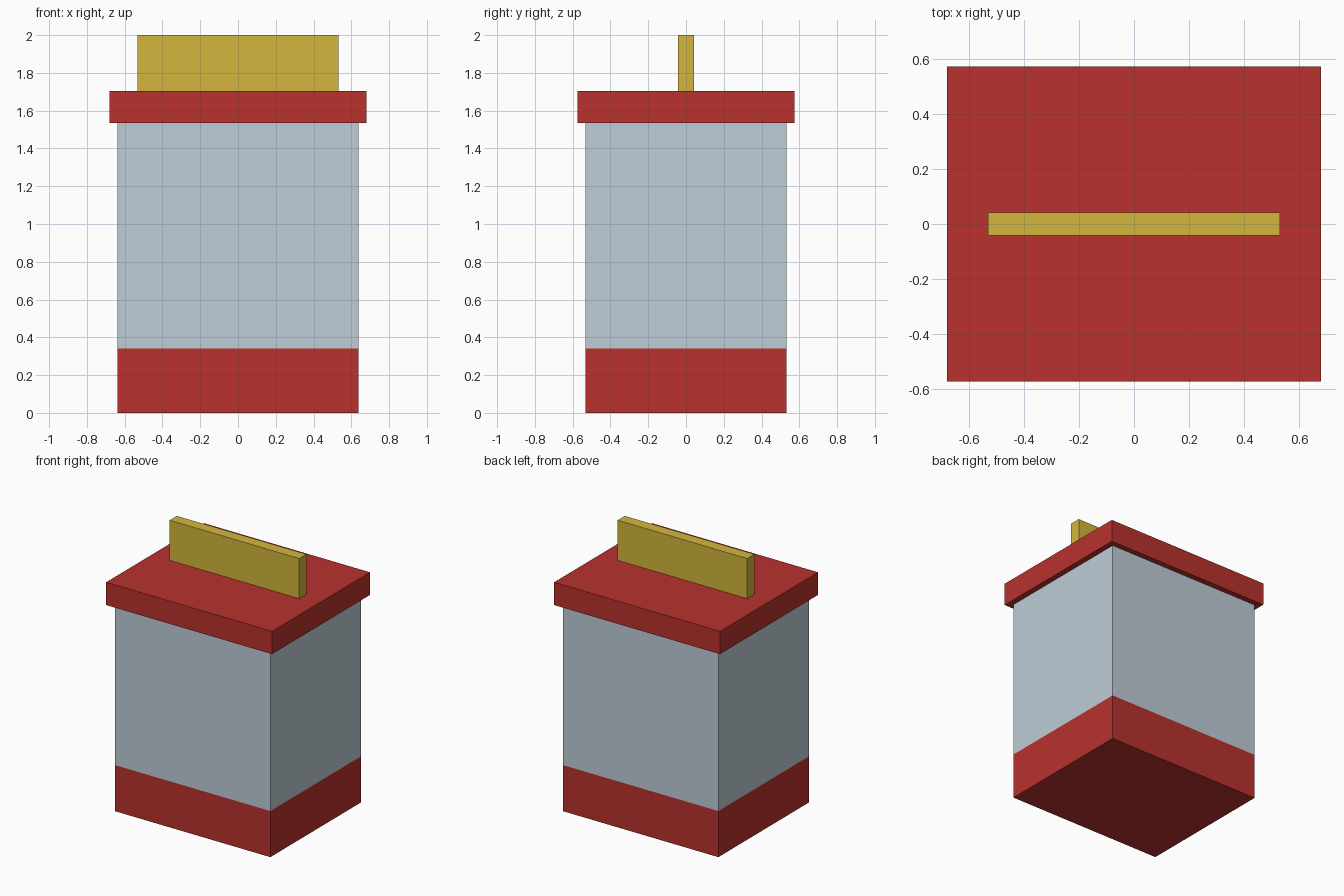
import bpy, bmesh
from mathutils import Matrix

if "Cube" in bpy.data.objects:
    bpy.data.objects.remove(bpy.data.objects["Cube"])


def material(name, color):
    mat = bpy.data.materials.new(name)
    mat.diffuse_color = (*color, 1.0)
    mat.use_nodes = True
    mat.node_tree.nodes["Principled BSDF"].inputs["Base Color"].default_value = mat.diffuse_color
    return mat


def box(name, half_x, half_y, z0, z1, mat):
    """Box centred on x = y = 0, spanning z0 to z1."""
    bm = bmesh.new()
    bmesh.ops.create_cube(
        bm, size=1.0,
        matrix=Matrix.Diagonal((2 * half_x, 2 * half_y, z1 - z0, 1.0)))
    mesh = bpy.data.meshes.new(name)
    bm.to_mesh(mesh)
    bm.free()
    mesh.materials.append(mat)
    obj = bpy.data.objects.new(name, mesh)
    obj.location.z = (z0 + z1) / 2
    bpy.context.collection.objects.link(obj)
    return obj


red = material("red", (0.48, 0.032, 0.027))
pale_blue = material("pale_blue", (0.51, 0.61, 0.67))
yellow = material("yellow", (0.65, 0.47, 0.045))

BASE_TOP, BODY_TOP, LID_TOP = 0.342, 1.534, 1.703

# Base band and flush body above it
box("base", 0.638, 0.532, 0.0, BASE_TOP, red)
box("body", 0.638, 0.532, BASE_TOP, BODY_TOP, pale_blue)

# Overhanging lid with an upright plate handle
box("lid", 0.681, 0.574, BODY_TOP, LID_TOP, red)
box("handle", 0.532, 0.042, LID_TOP, 2.0, yellow)
